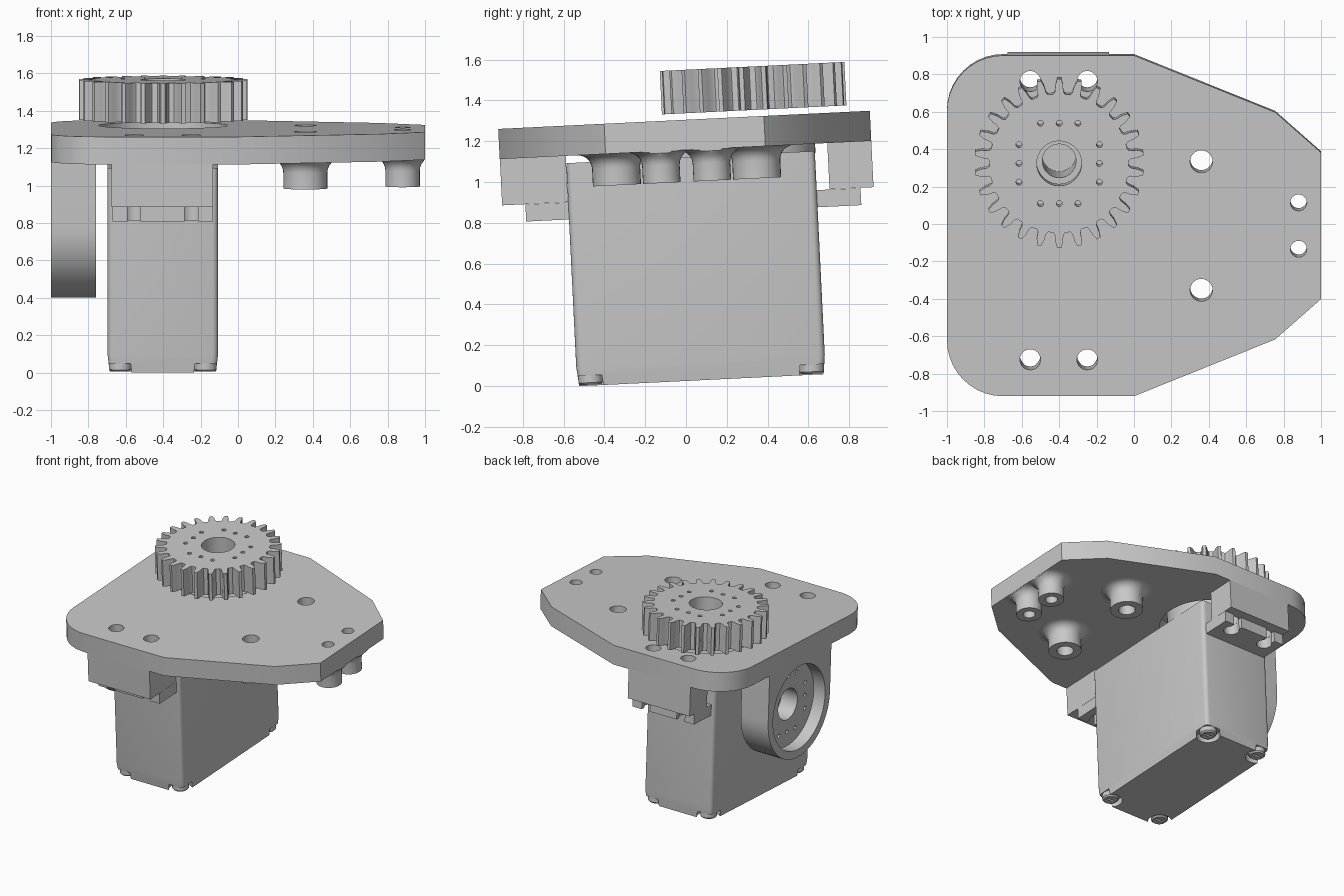
import bpy, bmesh, math
from mathutils import Matrix, Vector

cube = bpy.data.objects.get("Cube")
if cube:
    bpy.data.objects.remove(cube, do_unlink=True)

GREY = 0.58
mat = bpy.data.materials.new("plain grey")
mat.use_nodes = True
mat.diffuse_color = (GREY, GREY, GREY, 1)
mat.node_tree.nodes["Principled BSDF"].inputs["Base Color"].default_value = (GREY, GREY, GREY, 1)

TILT = Matrix.Rotation(math.radians(2.8), 4, 'X')
PLATE_Y, PLATE_LOW, PLATE_TOP = 0.054, 1.156, 1.304
AXIS_X, AXIS_Y = -0.4, 0.40
parts = []


def finish(name, bm):
    bmesh.ops.recalc_face_normals(bm, faces=bm.faces)
    mesh = bpy.data.meshes.new(name)
    bm.to_mesh(mesh)
    bm.free()
    obj = bpy.data.objects.new(name, mesh)
    bpy.context.collection.objects.link(obj)
    mesh.materials.append(mat)
    return obj


def prism(bm, points, low, high, axis='Z'):
    """Extrude a flat outline along z, or along x with points given as (y, z)."""
    def place(p, h):
        return (p[0], p[1], h) if axis == 'Z' else (h, p[0], p[1])
    a = [bm.verts.new(place(p, low)) for p in points]
    b = [bm.verts.new(place(p, high)) for p in points]
    bm.faces.new(a[::-1])
    bm.faces.new(b)
    for i in range(len(a)):
        j = (i + 1) % len(a)
        bm.faces.new((a[i], a[j], b[j], b[i]))


def arc(cx, cy, r, start, end, steps):
    return [(cx + r * math.cos(math.radians(start + (end - start) * i / steps)),
             cy + r * math.sin(math.radians(start + (end - start) * i / steps)))
            for i in range(steps + 1)]


def disc(bm, cx, cy, r, low, high, axis='Z', n=32):
    prism(bm, arc(cx, cy, r, 0, 360, n)[:-1], low, high, axis)


def box(bm, x0, x1, y0, y1, z0, z1):
    prism(bm, [(x0, y0), (x1, y0), (x1, y1), (x0, y1)], z0, z1)


def cut(obj, bm):
    """Subtract the shapes in bm from the object."""
    cutter = finish("cutter", bm)
    cutter.hide_render = True
    mod = obj.modifiers.new("cut", 'BOOLEAN')
    mod.operation, mod.solver, mod.object = 'DIFFERENCE', 'EXACT', cutter
    bpy.context.view_layer.objects.active = obj
    bpy.ops.object.modifier_apply(modifier=mod.name)
    bpy.data.objects.remove(cutter, do_unlink=True)


def pattern(bm, cx, cy, low, high, axis='Z'):
    """Central bore and four rows of three small holes."""
    disc(bm, cx, cy, 0.12, low, high, axis)
    for quarter in range(4):
        turn = Matrix.Rotation(quarter * math.pi / 2, 2)
        for side in (-0.1, 0, 0.1):
            p = turn @ Vector((0.215, side))
            disc(bm, cx + p.x, cy + p.y, 0.016, low, high, axis, 12)


# Mounting positions
SCREW_HOLES = [(x, y) for x in (-0.555, -0.25) for y in (-0.662, 0.828)]
BOSSES = [(0.36, s * 0.344, 0.118, 0.06) for s in (-1, 1)]
BOSSES += [(0.88, s * 0.124, 0.092, 0.044) for s in (-1, 1)]

# Top plate with rounded rear corners and a tapered nose
half = [(1, 0.392), (0.755, 0.608), (0, 0.912)] + arc(-0.7, 0.612, 0.3, 90, 180, 10)
outline = half + [(x, -y) for x, y in reversed(half)]
bm = bmesh.new()
prism(bm, [(x, y + PLATE_Y) for x, y in outline], PLATE_LOW, PLATE_TOP)
plate = finish("top_plate", bm)
bm = bmesh.new()
for x, y in SCREW_HOLES:
    disc(bm, x, y, 0.055, 1, 1.5)
for x, y, r, hole in BOSSES:
    disc(bm, x, y + PLATE_Y, hole, 1, 1.5)
cut(plate, bm)
bm = bmesh.new()
disc(bm, AXIS_X, AXIS_Y, 0.345, 1, 1.5, n=64)
cut(plate, bm)
parts.append(plate)

# Flared bosses below the plate
for i, (x, y, r, hole) in enumerate(BOSSES):
    flare = [(r + 0.07 + px, PLATE_LOW - 0.07 + pz)
             for px, pz in arc(0, 0, 0.07, 180, 90, 6)]
    profile = [(hole, PLATE_LOW), (hole, 1), (r, 1)] + flare
    bm = bmesh.new()
    vs = [bm.verts.new((px, 0, pz)) for px, pz in profile]
    edges = [bm.edges.new(pair) for pair in zip(vs, vs[1:])]
    bmesh.ops.spin(bm, geom=vs + edges, cent=(0, 0, 0), axis=(0, 0, 1),
                   angle=math.tau, steps=32)
    bmesh.ops.remove_doubles(bm, verts=bm.verts, dist=0.0005)
    for v in bm.verts:
        v.co.x = min(v.co.x + x, 0.999)
        v.co.y += y + PLATE_Y
    parts.append(finish(f"boss_{i + 1}", bm))

# Mounting blocks and slotted motor flanges
for name, block, flange, edge, index in (
        ("front", (-0.857, -0.534), (-0.743, -0.5), -0.743, 0),
        ("back", (0.75, 0.966), (0.66, 0.902), 0.902, 1)):
    bm = bmesh.new()
    box(bm, -0.675, -0.135, *block, 0.929, PLATE_LOW + 0.001)
    block_obj = finish(name + "_mounting_block", bm)
    bm = bmesh.new()
    box(bm, -0.67, -0.135, *flange, 0.844, 0.928)
    flange_obj = finish(name + "_motor_flange", bm)
    for obj in (block_obj, flange_obj):
        bm = bmesh.new()
        for x, y in SCREW_HOLES[index::2]:
            disc(bm, x, y, 0.055, 0.5, 1.5)
        cut(obj, bm)
        parts.append(obj)
    bm = bmesh.new()
    for x, y in SCREW_HOLES[index::2]:
        box(bm, x - 0.035, x + 0.035, min(y, edge) - 0.01, max(y, edge) + 0.01, 0.5, 1)
    cut(flange_obj, bm)

# Motor housing with a tapered bottom cap
X0, X1, Y0, Y1 = -0.697, -0.107, -0.533, 0.687
CX, CY = (X0 + X1) / 2, (Y0 + Y1) / 2
bm = bmesh.new()
levels = []
for z, inset in ((0.025, 0.01), (0.12, 0), (1.12, 0)):
    ring = []
    for sx, sy, start in ((1, 1, 0), (-1, 1, 90), (-1, -1, 180), (1, -1, 270)):
        ring += arc(CX + sx * ((X1 - X0) / 2 - inset - 0.03),
                    CY + sy * ((Y1 - Y0) / 2 - inset - 0.03), 0.03, start, start + 90, 4)
    levels.append([bm.verts.new((x, y, z)) for x, y in ring])
for low, high in zip(levels, levels[1:]):
    for i in range(len(low)):
        j = (i + 1) % len(low)
        bm.faces.new((low[i], low[j], high[j], high[i]))
bm.faces.new(levels[0][::-1])
bm.faces.new(levels[-1])
housing = finish("motor_housing", bm)

# Corner notches and shaft well in the housing
corners = [(x, y) for x in (X0 + 0.067, X1 - 0.067) for y in (Y0 + 0.067, Y1 - 0.067)]
bm = bmesh.new()
for x, y in corners:
    disc(bm, x, y, 0.084, -0.1, 0.075)
disc(bm, AXIS_X, AXIS_Y, 0.09, 0.6, 1.5)
cut(housing, bm)
parts.append(housing)

# Corner screws with slotted heads
for i, (x, y) in enumerate(corners):
    bm = bmesh.new()
    disc(bm, x, y, 0.05, 0.03, 0.04)
    for v in bm.verts:
        if v.co.z > 0.035:
            v.co.x += (v.co.x - x) * 0.2
            v.co.y += (v.co.y - y) * 0.2
    top = max(bm.faces, key=lambda f: f.calc_center_median().z)
    moved = bmesh.ops.extrude_face_region(bm, geom=[top])["geom"]
    bmesh.ops.delete(bm, geom=[top], context='FACES_ONLY')
    for v in moved:
        if isinstance(v, bmesh.types.BMVert):
            v.co.z = 0.076
    screw = finish(f"corner_screw_{i + 1}", bm)
    bm = bmesh.new()
    box(bm, x - 0.035, x + 0.035, y - 0.008, y + 0.008, 0, 0.045)
    cut(screw, bm)
    parts.append(screw)

# Round collar on the motor, inside the plate opening
bm = bmesh.new()
disc(bm, AXIS_X, AXIS_Y, 0.29, 1.11, 1.27, n=48)
collar = finish("motor_collar", bm)
bm = bmesh.new()
disc(bm, AXIS_X, AXIS_Y, 0.09, 1, 1.5)
cut(collar, bm)
parts.append(collar)

# Spur gear
TEETH = 26
tooth = [(-0.34, 0.372), (-0.24, 0.385), (-0.2, 0.42), (-0.1, 0.453)]
tooth += [(-a, r) for a, r in reversed(tooth)]
rim = []
for i in range(TEETH):
    for a, r in tooth:
        angle = math.tau * (i + a) / TEETH + math.pi / 2
        rim.append((AXIS_X + r * math.cos(angle), AXIS_Y + r * math.sin(angle)))
bm = bmesh.new()
prism(bm, rim, 1.336, 1.549)
gear = finish("spur_gear", bm)
bm = bmesh.new()
pattern(bm, AXIS_X, AXIS_Y, 1.2, 1.7)
cut(gear, bm)
parts.append(gear)

# Side arm with a recessed horn face
ARM_Y, ARM_Z, ARM_R = 0.055, 0.786, 0.386
bm = bmesh.new()
shape = arc(ARM_Y, ARM_Z, ARM_R, 180, 360, 32)
shape += [(ARM_Y + ARM_R, PLATE_LOW + 0.001), (ARM_Y - ARM_R, PLATE_LOW + 0.001)]
prism(bm, shape, -0.999, -0.76, 'X')
arm = finish("side_arm", bm)
bm = bmesh.new()
disc(bm, ARM_Y, ARM_Z, 0.325, -1.2, -0.9, 'X', 48)
cut(arm, bm)
bm = bmesh.new()
pattern(bm, ARM_Y, ARM_Z, -1.2, -0.6, 'X')
cut(arm, bm)
parts.append(arm)

# Lean the whole assembly and smooth the round surfaces
for obj in parts:
    obj.data.transform(TILT)
    bpy.ops.object.select_all(action='DESELECT')
    obj.select_set(True)
    bpy.context.view_layer.objects.active = obj
    bpy.ops.object.shade_smooth_by_angle(angle=math.radians(30))
